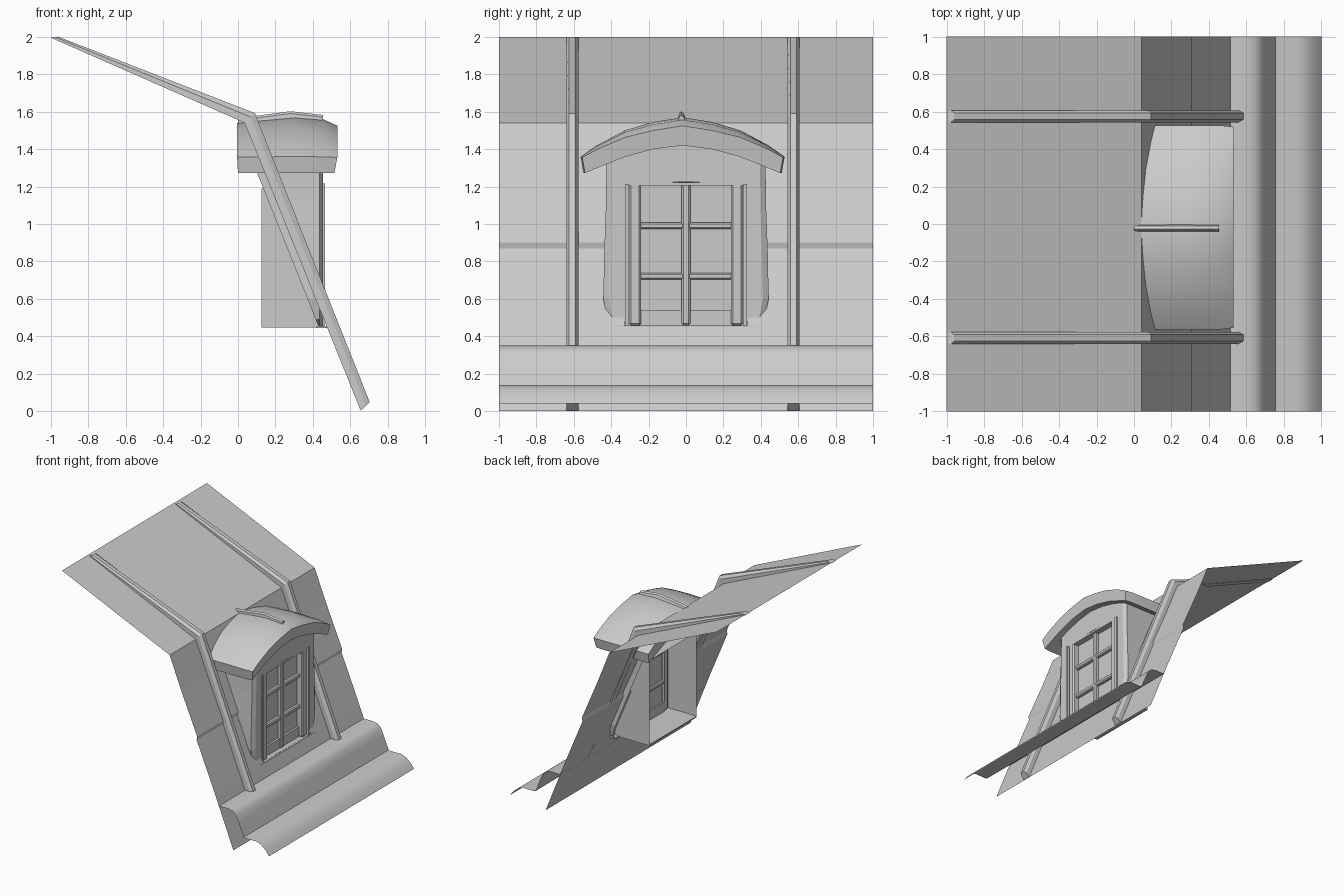
import bpy, bmesh, math

if "Cube" in bpy.data.objects:
    bpy.data.objects.remove(bpy.data.objects["Cube"])


def finish(name, bm, smooth=0):
    bmesh.ops.recalc_face_normals(bm, faces=bm.faces[:])
    me = bpy.data.meshes.new(name)
    bm.to_mesh(me)
    bm.free()
    ob = bpy.data.objects.new(name, me)
    bpy.context.collection.objects.link(ob)
    if smooth:
        bpy.ops.object.select_all(action='DESELECT')
        bpy.context.view_layer.objects.active = ob
        ob.select_set(True)
        bpy.ops.object.shade_smooth_by_angle(angle=math.radians(smooth))
    return ob


def loft(name, rings, closed=False, caps=False, skip=(), smooth=0):
    """Skin rows of points; skip holds (row, column) cells left open."""
    bm = bmesh.new()
    rows = [[bm.verts.new(p) for p in r] for r in rings]
    n = len(rows[0])
    for i in range(len(rows) - 1):
        for j in range(n if closed else n - 1):
            if (i, j) not in skip:
                k = (j + 1) % n
                bm.faces.new((rows[i][j], rows[i][k], rows[i + 1][k], rows[i + 1][j]))
    if caps:
        bm.faces.new(rows[0])
        bm.faces.new(rows[-1])
    return finish(name, bm, smooth)


def box(name, x, y, z, bevel=0.0):
    bm = bmesh.new()
    bmesh.ops.create_cube(bm, size=1)
    for v in bm.verts:
        v.co = [a + (b - a) * (c + 0.5) for (a, b), c in zip((x, y, z), v.co)]
    if bevel:
        bmesh.ops.bevel(bm, geom=bm.edges[:], offset=bevel, segments=1, affect='EDGES')
    return finish(name, bm)


def mirrored(half):
    """Half outline (bottom to apex) to a full one."""
    return [(-y, z) for y, z in half] + [(y, z) for y, z in half[-2::-1]]


def roof_x(z):
    return 0.04 + (1.54 - z) * 0.4


# two-slope roof sheet, open behind the dormer window
prof = [(-1, 2), (0.04, 1.54), (roof_x(1.25), 1.25), (0.306, 0.9), (0.30, 0.87),
        (roof_x(0.45), 0.45), (0.655, 0)]
loft("roof_sheet", [[(x, y, z) for y in (-1, -0.33, 0.33, 1)] for x, z in prof],
     skip={(2, 1), (3, 1), (4, 1)})

# moulded cornice at the eave
cornice = [(0.515, 0.35), (0.61, 0.35), (0.65, 0.34), (0.68, 0.315), (0.705, 0.26), (0.755, 0.14),
           (0.77, 0.135), (0.875, 0.138), (0.92, 0.122), (0.965, 0.085), (1, 0.04)]
loft("eave_cornice", [[(x, -1, z), (x, 1, z)] for x, z in cornice], smooth=35)

# standing ribs running down the roof
inner = [(-1, 1.995), (0.035, 1.54), (0.655, 0.003)]
outer = [(-0.96, 2.0), (0.09, 1.592), (0.703, 0.05)]
for i, yc in enumerate((-0.608, 0.575)):
    rings = []
    for (xi, zi), (xo, zo) in zip(inner, outer):
        xm, zm = xi + (xo - xi) * 0.6, zi + (zo - zi) * 0.6
        rings.append([(xi, yc - 0.032, zi), (xm, yc - 0.032, zm), (xo, yc - 0.017, zo),
                      (xo, yc + 0.017, zo), (xm, yc + 0.032, zm), (xi, yc + 0.032, zi)])
    loft("roof_rib_%d" % (i + 1), rings, closed=True, caps=True)

# dormer front, cheeks and window reveal in one skin
out = mirrored([(0.37, 0.455), (0.42, 0.49), (0.442, 0.6), (0.437, 0.85), (0.428, 1.1),
                (0.425, 1.36), (0.25, 1.43), (0, 1.46)])
hole = mirrored([(0.325, 0.455), (0.325, 0.49), (0.325, 0.6), (0.325, 0.85), (0.325, 1.1),
                 (0.325, 1.212), (0.2, 1.22), (0, 1.225)])
loft("dormer_wall", [
    [(0.125, y, min(z, 1.19)) for y, z in hole],
    [(0.455, y, z) for y, z in hole],
    [(0.455, y * 0.93, z) for y, z in out],
    [(0.435, y, z) for y, z in out],
    [(min(roof_x(z) - 0.045, 0.43), y, z) for y, z in out]])
box("window_sill", (0.125, 0.46), (-0.325, 0.325), (0.447, 0.457))
box("sill_flange", (0.42, 0.475), (-0.38, 0.38), (0.445, 0.456))

# window: jambs, head, glass and glazing bars
for s, side in ((-1, "left"), (1, "right")):
    box("jamb_" + side, (0.385, 0.455), sorted((s * 0.24, s * 0.305)), (0.457, 1.215), 0.01)
    box("jamb_trim_" + side, (0.40, 0.465), sorted((s * 0.305, s * 0.327)), (0.457, 1.215))
box("window_head", (0.39, 0.455), (-0.325, 0.325), (1.205, 1.222))
box("window_bottom_rail", (0.385, 0.42), (-0.25, 0.25), (0.457, 0.54))
box("glass", (0.398, 0.402), (-0.25, 0.25), (0.457, 1.21))
box("center_bar", (0.375, 0.435), (-0.023, 0.023), (0.457, 1.215), 0.01)
for i, z in enumerate((0.72, 0.99)):
    box("cross_bar_%d" % (i + 1), (0.38, 0.43), (-0.25, 0.25), (z - 0.018, z + 0.018), 0.008)

# arched dormer canopy, stepped sections from back to front
top = mirrored([(0.545, 1.36), (0.46, 1.42), (0.31, 1.50), (0.16, 1.545), (0, 1.57)])
under = mirrored([(0.53, 1.272), (0.45, 1.305), (0.31, 1.36), (0.16, 1.40), (0, 1.42)])[::-1]
rings = []
for x, xu, dz, w in ((-0.005, 0.0, -0.03, 1), (0.1, 0.1, -0.018, 1), (0.3, 0.3, 0, 1),
                     (0.46, 0.46, -0.013, 1), (0.53, 0.515, -0.045, 0.985)):
    rings.append([(x, y * w - 0.018, z + dz * min(1, (z - 1.34) * 5)) for y, z in top] +
                 [(xu, y * w - 0.018, z) for y, z in under])
loft("dormer_canopy", rings, closed=True, caps=True, smooth=20)

# small ridge rib on the canopy
ridge = [(0.0, 1.565), (0.1, 1.578), (0.28, 1.602), (0.455, 1.582)]
loft("canopy_ridge", [[(x, -0.042, z - 0.05), (x, -0.038, z - 0.012), (x, -0.027, z),
                       (x, -0.012, z - 0.01), (x, 0.003, z - 0.05)] for x, z in ridge],
     closed=True, caps=True)
